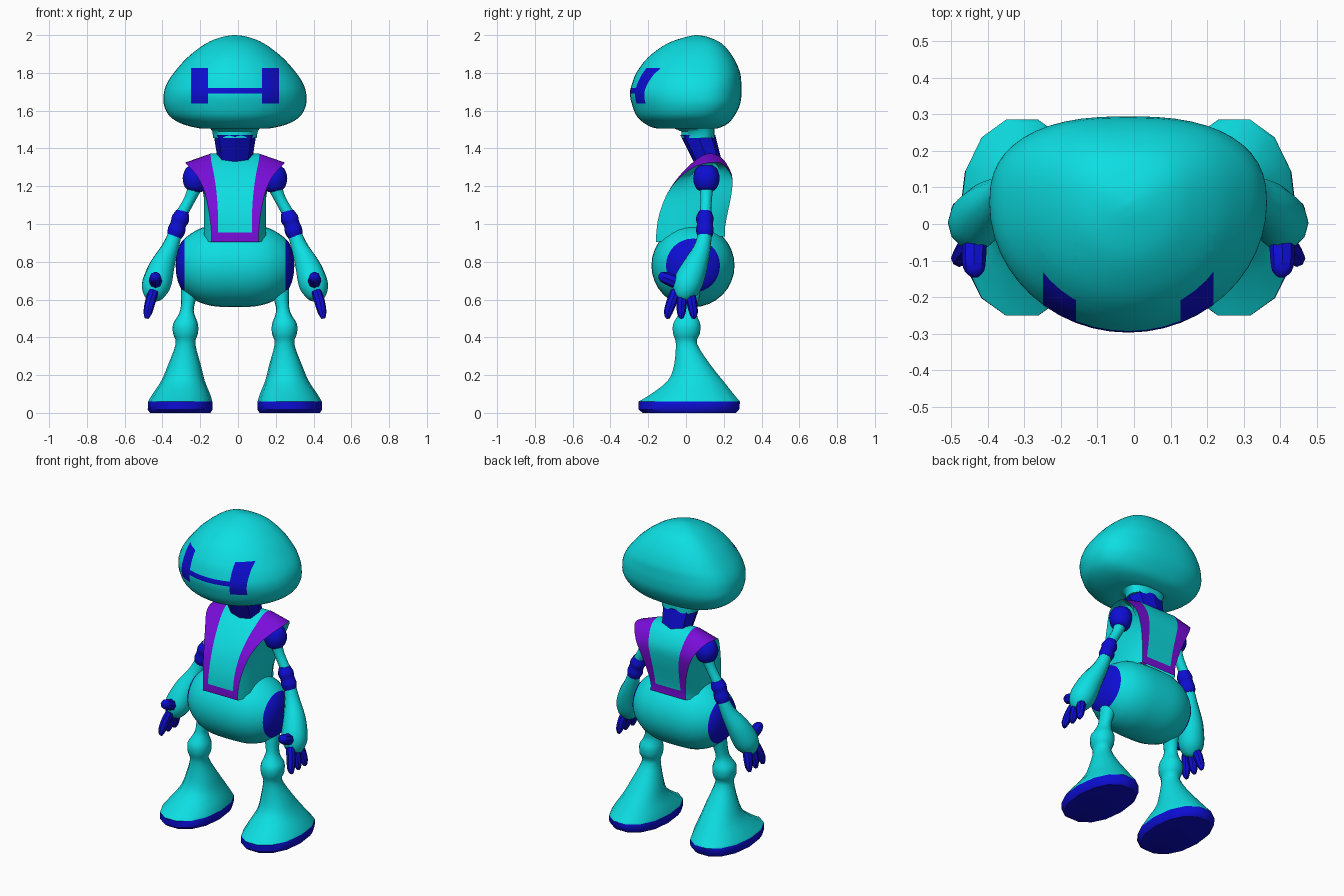
import bpy, bmesh
from math import cos, sin, pi, copysign
from mathutils import Vector

cube = bpy.data.objects.get("Cube")
if cube:
    bpy.data.objects.remove(cube, do_unlink=True)

CENTRE_X = -0.016


def material(name, rgb):
    m = bpy.data.materials.new(name)
    m.use_nodes = True
    m.diffuse_color = (*rgb, 1)
    m.node_tree.nodes["Principled BSDF"].inputs["Base Color"].default_value = (*rgb, 1)
    return m


MATS = [material("teal", (0.004, 0.73, 0.76)),
        material("deep blue", (0.004, 0.004, 0.66)),
        material("purple", (0.19, 0.004, 0.70))]
TEAL, BLUE, PURPLE = range(3)


def finish(name, bm, angle=40):
    bmesh.ops.recalc_face_normals(bm, faces=bm.faces)
    me = bpy.data.meshes.new(name)
    bm.to_mesh(me)
    bm.free()
    for m in MATS:
        me.materials.append(m)
    ob = bpy.data.objects.new(name, me)
    ob.location.x = CENTRE_X
    bpy.context.collection.objects.link(ob)
    bpy.ops.object.select_all(action='DESELECT')
    ob.select_set(True)
    bpy.context.view_layer.objects.active = ob
    bpy.ops.object.shade_smooth_by_angle(angle=angle * pi / 180)
    return ob


def smooth(rows, k=3):
    """Spline through rows of numbers, k steps per row."""
    out = []
    for i in range(len(rows) - 1):
        a, b, c, d = (rows[max(i - 1, 0)], rows[i], rows[i + 1],
                      rows[min(i + 2, len(rows) - 1)])
        for s in range(k):
            t = s / k
            out.append([q + .5 * t * (r - p + t * (2*p - 5*q + 4*r - u + t * (3*(q - r) + u - p)))
                        for p, q, r, u in zip(a, b, c, d)])
    return out + [list(rows[-1])]


def power(v, e):
    return copysign(abs(v) ** (2 / e), v)


def ring(z, cx, rx, y0, y1, n, front=2, back=2, split=.5):
    """Level oval with its own roundness at the front and the back."""
    cy = y0 + (y1 - y0) * split
    pts = []
    for i in range(n):
        c, s = cos(2 * pi * i / n), sin(2 * pi * i / n)
        e = front if s < 0 else back
        pts.append((cx + rx * power(c, e),
                    cy + power(s, e) * (y1 - cy if s > 0 else cy - y0), z))
    return pts


def loft(rings, colour=lambda i: TEAL):
    bm = bmesh.new()
    vs = [[bm.verts.new(p) for p in r] for r in rings]
    n = len(vs[0])
    for i in range(len(vs) - 1):
        for j in range(n):
            k = (j + 1) % n
            f = bm.faces.new((vs[i][j], vs[i][k], vs[i + 1][k], vs[i + 1][j]))
            f.material_index = colour(i)
    bm.faces.new(vs[0][::-1]).material_index = colour(0)
    bm.faces.new(vs[-1]).material_index = colour(len(vs) - 2)
    return bm


def tube(name, rows, side, colour, n=12, k=3):
    """Round limb along rows of x, y, z, radius."""
    rows = smooth(rows, k)
    pts = [Vector((side * r[0], r[1], r[2])) for r in rows]
    rings = []
    for i, p in enumerate(pts):
        t = (pts[min(i + 1, len(pts) - 1)] - pts[max(i - 1, 0)]).normalized()
        u = t.cross(Vector((1, 0, 0))).normalized()
        v = t.cross(u)
        rings.append([p + rows[i][3] * (u * cos(2 * pi * j / n) + v * sin(2 * pi * j / n))
                      for j in range(n)])
    finish(name, loft(rings, lambda i: colour))


# Head: egg-shaped loft (z, half width, front y, back y) with a short collar
head_rows = [(1.505, .13, -.06, .15), (1.507, .19, -.16, .17), (1.53, .28, -.215, .22),
             (1.57, .345, -.26, .255), (1.63, .376, -.285, .285), (1.69, .377, -.297, .294),
             (1.745, .36, -.285, .293), (1.805, .32, -.26, .285), (1.883, .25, -.2, .25),
             (1.955, .155, -.1, .19), (1.99, .07, 0, .115), (2.0, .005, .05, .06)]
head_rows = [(1.455, .115, -.025, .15), (1.49, .12, -.025, .15)] + smooth(head_rows, 4)
bm = loft([ring(z, 0, w, a, b, 48, 2, 2.5, .6) for z, w, a, b in head_rows])

# Eye mask: two tall eyes joined by a bar, cut into the front of the head
EYE_IN, EYE_OUT, EYE_LOW, EYE_TOP, BAR_LOW, BAR_TOP = .143, .233, 1.637, 1.827, 1.69, 1.72
cuts = [(x, 0) for x in (-EYE_OUT, -EYE_IN, EYE_IN, EYE_OUT)]
cuts += [(0, z) for z in (EYE_LOW, EYE_TOP, BAR_LOW, BAR_TOP)]
for x, z in cuts:
    faces = [f for f in bm.faces if f.calc_center_median().y < 0]
    geom = list({e for f in faces for e in f.edges}) + list({v for f in faces for v in f.verts})
    bmesh.ops.bisect_plane(bm, geom=faces + geom, dist=1e-5, plane_co=(x, 0, z),
                           plane_no=(0, 0, 1) if z else (1, 0, 0))
for f in bm.faces:
    c = f.calc_center_median()
    eye = EYE_IN < abs(c.x) < EYE_OUT and EYE_LOW < c.z < EYE_TOP
    bar = abs(c.x) <= EYE_IN and BAR_LOW < c.z < BAR_TOP
    if c.y < 0 and (eye or bar):
        f.material_index = BLUE
finish("head", bm, 50)

# Neck: slanted faceted block
finish("neck", loft([ring(z, 0, w, a, b, 8, 2.6, 2.6) for z, w, a, b in
                     ((1.33, .09, .04, .19), (1.47, .112, -.03, .155))],
                    lambda i: BLUE), 20)

# Torso: rows over the shoulders (y, z, strap outer, strap inner, shoulder drop, side)
K = 3
torso = smooth([(-.158, .905, .125, .09, 0, .165), (-.157, .955, .125, .09, 0, .165),
                (-.142, 1.05, .135, .09, 0, .165), (-.10, 1.16, .158, .097, 0, .165),
                (-.035, 1.255, .195, .11, .01, .17), (.04, 1.33, .24, .125, .03, .185),
                (.114, 1.372, .262, .13, .05, .2),
                (.19, 1.35, .252, .13, .03, .185), (.243, 1.26, .205, .115, .01, .17),
                (.242, 1.17, .17, .1, 0, .165), (.225, 1.08, .142, .092, 0, .165),
                (.207, .985, .125, .09, 0, .165), (.207, .935, .125, .09, 0, .165)], K)
bm = bmesh.new()
grid = [[bm.verts.new(p) for p in ((-o, y, z - d), (-i, y, z), (i, y, z), (o, y, z - d))]
        for y, z, o, i, d, s in torso]
last = len(grid) - 1
for r in range(last):
    for c in range(3):
        f = bm.faces.new((grid[r][c], grid[r][c + 1], grid[r + 1][c + 1], grid[r + 1][c]))
        hem = r < K or r >= last - K
        f.material_index = PURPLE if hem or c != 1 else TEAL
for col, side in ((0, -1), (3, 1)):
    flank = []
    for r in range(last // 2):
        a, b = grid[r][col], grid[last - r][col]
        line = [a]
        for t in (.2, .5, .8):
            p = a.co.lerp(b.co, t)
            line.append(bm.verts.new((side * torso[r][5], p.y, p.z)))
        flank.append(line + [b])
    for lo, hi in zip(flank, flank[1:]):
        for j in range(4):
            bm.faces.new((lo[j], lo[j + 1], hi[j + 1], hi[j]))
    bm.faces.new(flank[-1] + [grid[last // 2][col]])
finish("torso", bm)

# Pelvis: barrel turned about the x axis, with blue hip caps (x, radius)
half = smooth([(0, .22), (.1, .217), (.18, .198), (.235, .168), (.267, .143)], 3)
half += [(.285, .125), (.302, .085), (.311, .045), (.314, .005)]
profile = [(-x, r) for x, r in half[:0:-1]] + half
bm = loft([[(x, .037 + r * cos(2 * pi * j / 32), .78 + r * sin(2 * pi * j / 32))
            for j in range(32)] for x, r in profile])
for f in bm.faces:
    if abs(f.calc_center_median().x) > .267:
        f.material_index = BLUE
finish("pelvis", bm)

for side, label in ((1, "left"), (-1, "right")):
    # Arm
    tube(label + "_shoulder", [(.205, .108, 1.312, .03), (.205, .108, 1.29, .057),
                               (.207, .108, 1.24, .07), (.21, .108, 1.19, .055),
                               (.212, .108, 1.172, .03)], side, BLUE)
    tube(label + "_upper_arm", [(.21, .108, 1.2, .038), (.24, .107, 1.13, .03),
                                (.285, .103, 1.05, .031)], side, TEAL)
    tube(label + "_elbow", [(.278, .103, 1.067, .033), (.288, .1, 1.03, .047),
                            (.3, .1, 1.0, .042), (.31, .1, .965, .047),
                            (.32, .1, .935, .039)], side, BLUE)
    tube(label + "_forearm", [(.318, .1, .945, .036), (.345, .085, .87, .046),
                              (.385, .05, .78, .066), (.41, .015, .7, .077),
                              (.425, -.005, .65, .07), (.435, -.02, .61, .045),
                              (.437, -.025, .598, .02)], side, TEAL)
    # Fingers and thumb
    for name, y0, y1 in (("front", -.055, -.095), ("middle", -.02, -.025), ("back", .02, .04)):
        tube(f"{label}_{name}_finger",
             [(.43, y0, .645, .026), (.448, (y0 + y1) / 2, .59, .028),
              (.462, y1, .53, .023), (.468, y1, .5, .01)], side, BLUE, 8, 2)
    tube(label + "_thumb", [(.42, -.05, .69, .034), (.422, -.1, .712, .033),
                            (.42, -.13, .722, .026), (.42, -.145, .725, .01)],
         side, BLUE, 8, 2)

    # Leg: sole, flared foot, knee and thin thigh (z, x, half width, front y, back y)
    sole = [(0, .29, .16, -.235, .27), (.018, .29, .172, -.257, .288)]
    upper = smooth([(.06, .29, .17, -.257, .292), (.1, .284, .152, -.19, .257),
                    (.17, .275, .115, -.1, .2), (.25, .268, .088, -.066, .135),
                    (.365, .262, .052, -.055, .06), (.42, .262, .066, -.07, .075),
                    (.47, .262, .066, -.07, .077), (.515, .257, .045, -.045, .06),
                    (.56, .252, .035, -.028, .06), (.67, .235, .05, -.02, .085)])
    finish(label + "_leg",
           loft([ring(z, side * x, w, a, b, 14, 2.2, 2.2) for z, x, w, a, b in sole + upper],
                lambda i: BLUE if i < 2 else TEAL))
